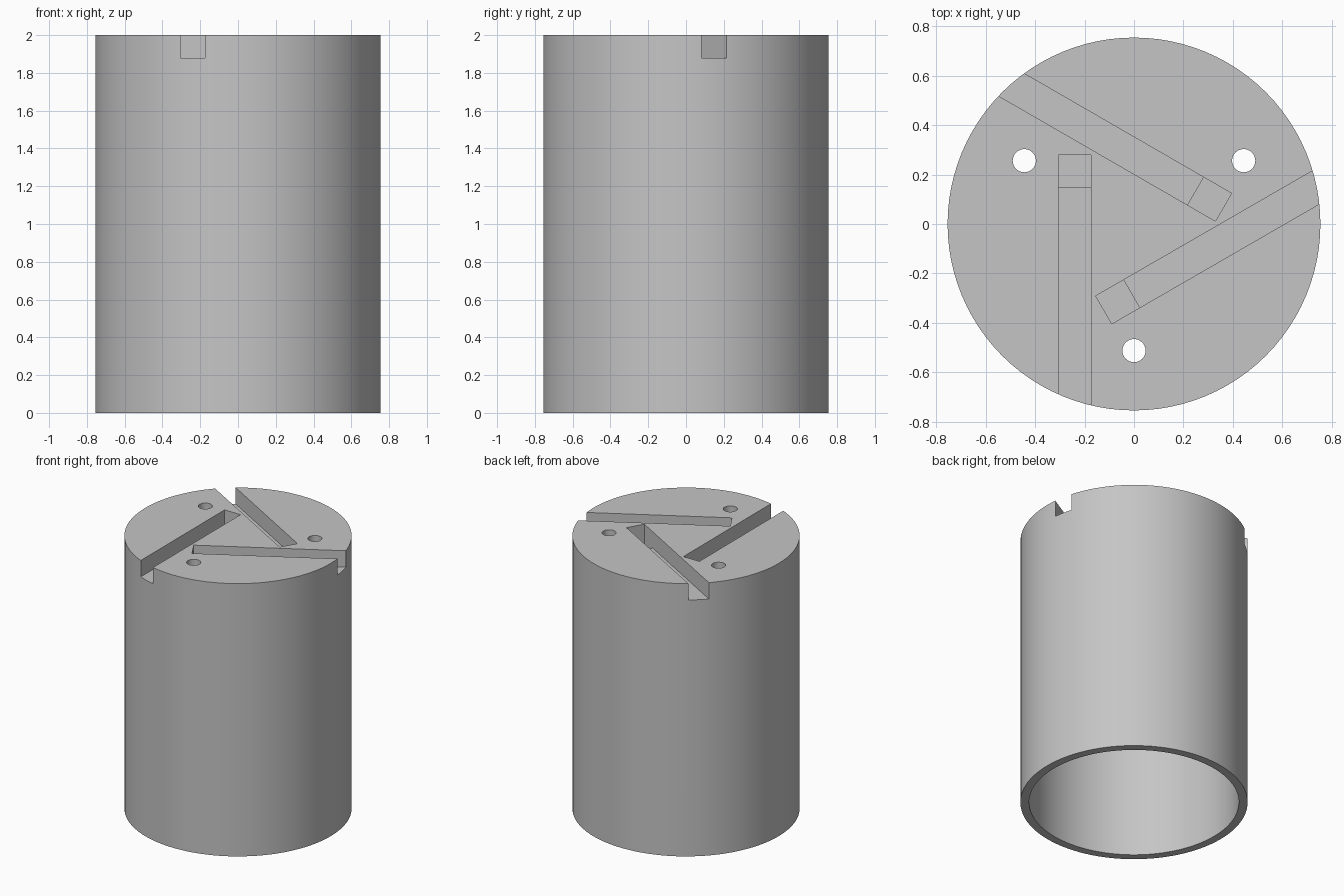
import bpy
import bmesh
import math
from mathutils import Matrix, Vector

RADIUS, BORE, HEIGHT = 0.755, 0.697, 2.0
CAP_UNDERSIDE = 1.75
SLOT_FLOOR, POCKET_FLOOR = 1.88, 1.82
SIDES = 96

cube = bpy.data.objects.get("Cube")
if cube:
    bpy.data.objects.remove(cube, do_unlink=True)

grey = bpy.data.materials.new("plain grey")
grey.use_nodes = True
grey.diffuse_color = (0.56, 0.56, 0.56, 1)
grey.node_tree.nodes["Principled BSDF"].inputs["Base Color"].default_value = grey.diffuse_color


def make_object(name, bm):
    bmesh.ops.recalc_face_normals(bm, faces=bm.faces)
    mesh = bpy.data.meshes.new(name)
    bm.to_mesh(mesh)
    bm.free()
    mesh.materials.append(grey)
    obj = bpy.data.objects.new(name, mesh)
    bpy.context.collection.objects.link(obj)
    return obj


def add_cylinder(bm, radius, bottom, top, centre=(0, 0), sides=SIDES):
    place = Matrix.Translation((*centre, (bottom + top) / 2))
    bmesh.ops.create_cone(bm, cap_ends=True, segments=sides, radius1=radius,
                          radius2=radius, depth=top - bottom, matrix=place)


def add_slot(bm, turn):
    """Open-ended slot with a deeper square pocket at its inner end."""
    outer, step, inner, above = -0.9, 0.15, 0.28, HEIGHT + 0.1
    profile = [(outer, above), (outer, SLOT_FLOOR), (step, SLOT_FLOOR),
               (step, POCKET_FLOOR), (inner, POCKET_FLOOR), (inner, above)]
    face = bm.faces.new([bm.verts.new(turn @ Vector((-0.305, y, z))) for y, z in profile])
    sweep = bmesh.ops.extrude_face_region(bm, geom=[face])
    verts = [v for v in sweep["geom"] if isinstance(v, bmesh.types.BMVert)]
    bmesh.ops.translate(bm, verts=verts, vec=turn @ Vector((0.13, 0, 0)))


# Closed-top cylinder
bm = bmesh.new()
add_cylinder(bm, RADIUS, 0, HEIGHT)
body = make_object("slotted_cylinder", bm)

# Hollow inside, open at the bottom
bm = bmesh.new()
add_cylinder(bm, BORE, -0.2, CAP_UNDERSIDE)
bore = make_object("bore_cutter", bm)

# Three slots and three through holes, spaced evenly round the axis
bm = bmesh.new()
for i in range(3):
    turn = Matrix.Rotation(math.radians(120 * i), 3, "Z")
    add_slot(bm, turn)
    hole = turn @ Vector((0, -0.513, 0))
    add_cylinder(bm, 0.047, CAP_UNDERSIDE - 0.2, HEIGHT + 0.1, hole.xy, 32)
openings = make_object("slot_and_hole_cutter", bm)

bpy.ops.object.select_all(action="DESELECT")
bpy.context.view_layer.objects.active = body
body.select_set(True)
for cutter in (bore, openings):
    cutter.hide_render = True
    cut = body.modifiers.new(cutter.name, "BOOLEAN")
    cut.operation, cut.solver, cut.object = "DIFFERENCE", "EXACT", cutter
    bpy.ops.object.modifier_apply(modifier=cut.name)
    bpy.data.objects.remove(cutter, do_unlink=True)

bpy.ops.object.shade_smooth_by_angle(angle=math.radians(30))
